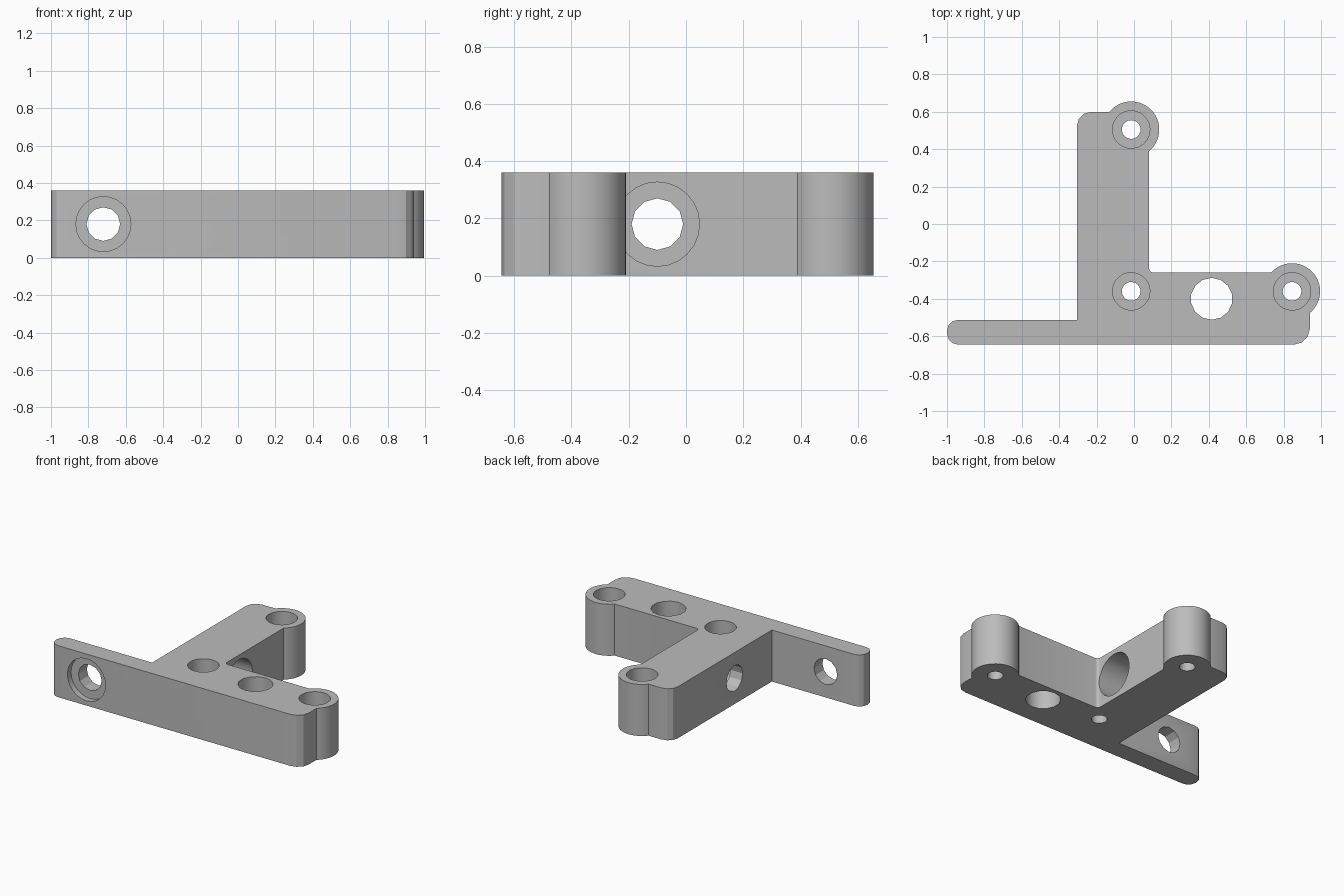
import bpy, bmesh, math
from mathutils import Vector, Matrix

cube = bpy.data.objects.get("Cube")
if cube:
    bpy.data.objects.remove(cube, do_unlink=True)

HEIGHT = 0.36
MID = 0.18

grey = bpy.data.materials.new("plain grey")
grey.use_nodes = True
colour = (0.5, 0.5, 0.5, 1)
grey.diffuse_color = colour
grey.node_tree.nodes["Principled BSDF"].inputs["Base Color"].default_value = colour


def finish(bm, name):
    bmesh.ops.recalc_face_normals(bm, faces=bm.faces)
    mesh = bpy.data.meshes.new(name)
    bm.to_mesh(mesh)
    bm.free()
    ob = bpy.data.objects.new(name, mesh)
    bpy.context.collection.objects.link(ob)
    mesh.materials.append(grey)
    return ob


def rounded_outline(corners, steps=3):
    """Round each (x, y, radius) right-angled corner of a polygon."""
    points = []
    for i, (x, y, r) in enumerate(corners):
        p = Vector((x, y))
        if r == 0:
            points.append(p)
            continue
        to_prev = (Vector(corners[i - 1][:2]) - p).normalized() * r
        to_next = (Vector(corners[(i + 1) % len(corners)][:2]) - p).normalized() * r
        centre = p + to_prev + to_next
        for k in range(steps + 1):
            a = k / steps * math.pi / 2
            points.append(centre - to_next * math.cos(a) - to_prev * math.sin(a))
    return points


def extrude_outline(name, points):
    bm = bmesh.new()
    face = bm.faces.new([bm.verts.new((p.x, p.y, 0)) for p in points])
    top = bmesh.ops.extrude_face_region(bm, geom=[face])["geom"]
    verts = [g for g in top if isinstance(g, bmesh.types.BMVert)]
    bmesh.ops.translate(bm, verts=verts, vec=(0, 0, HEIGHT))
    return finish(bm, name)


def cylinder(name, start, end, radius, sides):
    start, end = Vector(start), Vector(end)
    axis = end - start
    turn = axis.to_track_quat("Z", "Y").to_matrix().to_4x4()
    bm = bmesh.new()
    bmesh.ops.create_cone(bm, cap_ends=True, segments=sides, radius1=radius,
                          radius2=radius, depth=axis.length,
                          matrix=Matrix.Translation((start + end) / 2) @ turn)
    return finish(bm, name)


def combine(target, tool, operation):
    mod = target.modifiers.new(tool.name, "BOOLEAN")
    mod.operation, mod.solver, mod.object = operation, "EXACT", tool
    bpy.context.view_layer.objects.active = target
    bpy.ops.object.modifier_apply(modifier=mod.name)
    bpy.data.objects.remove(tool, do_unlink=True)


# Bracket body: long front plate, rear arm and thick right-hand foot
bracket = extrude_outline("bracket", rounded_outline([
    (-1, -0.645, 0.06), (0.94, -0.645, 0.085), (0.94, -0.26, 0),
    (0.08, -0.26, 0.025), (0.08, 0.6, 0), (-0.305, 0.6, 0.075),
    (-0.305, -0.512, 0), (-1, -0.512, 0.06)]))

# Round bosses at the ends of the arm and the foot
screws = [(-0.015, 0.505), (0.845, -0.36), (-0.015, -0.36)]
for x, y in screws[:2]:
    combine(bracket, cylinder("boss", (x, y, 0), (x, y, HEIGHT), 0.15, 48), "UNION")

# Vertical stepped screw holes
for x, y in screws:
    combine(bracket, cylinder("screw_hole", (x, y, -0.1), (x, y, 0.5), 0.05, 24), "DIFFERENCE")
    combine(bracket, cylinder("screw_bore", (x, y, 0.1), (x, y, 0.5), 0.1, 36), "DIFFERENCE")

# Plain through hole in the foot
combine(bracket, cylinder("foot_hole", (0.415, -0.4, -0.1), (0.415, -0.4, 0.5), 0.112, 14), "DIFFERENCE")

# Stepped hole through the front plate, recessed from the front
combine(bracket, cylinder("plate_hole", (-0.72, -0.8, MID), (-0.72, -0.4, MID), 0.09, 12), "DIFFERENCE")
combine(bracket, cylinder("plate_recess", (-0.72, -0.8, MID), (-0.72, -0.605, MID), 0.147, 24), "DIFFERENCE")

# Stepped hole through the arm, recessed deeply from the inner side
combine(bracket, cylinder("arm_hole", (-0.5, -0.1, MID), (0.3, -0.1, MID), 0.09, 12), "DIFFERENCE")
combine(bracket, cylinder("arm_recess", (-0.21, -0.1, MID), (0.3, -0.1, MID), 0.147, 24), "DIFFERENCE")

bpy.ops.object.select_all(action="DESELECT")
bracket.select_set(True)
bpy.context.view_layer.objects.active = bracket
bpy.ops.object.shade_smooth_by_angle(angle=math.radians(27))
